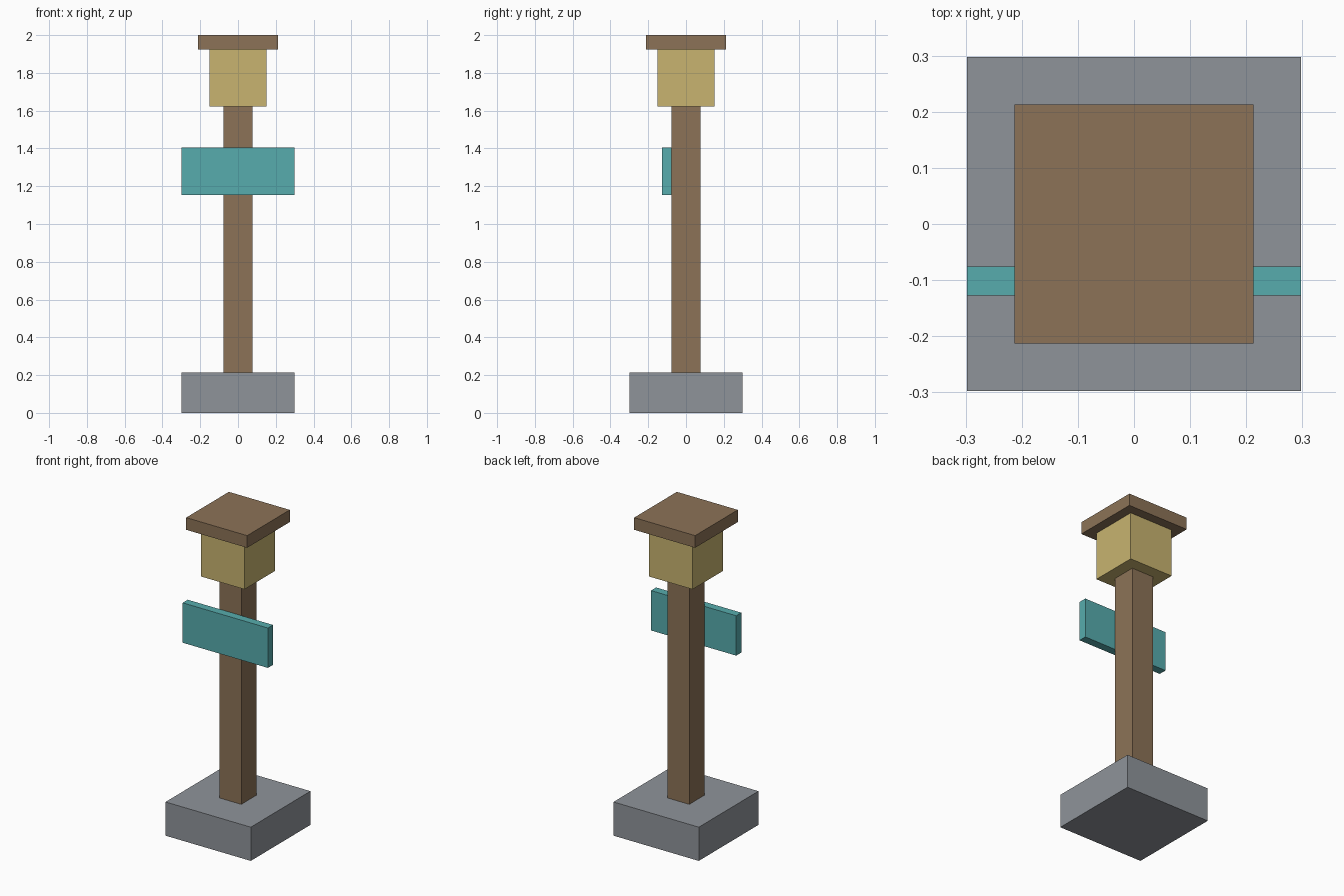
import bpy

old = bpy.data.objects.get("Cube")
if old:
    bpy.data.objects.remove(old, do_unlink=True)


def material(name, rgb):
    mat = bpy.data.materials.new(name)
    mat.use_nodes = True
    colour = (*rgb, 1.0)
    mat.diffuse_color = colour
    mat.node_tree.nodes["Principled BSDF"].inputs["Base Color"].default_value = colour
    return mat


def box(name, mat, half_x, y_range, z_range):
    """Box centred on x = 0 between the given y and z limits."""
    (y0, y1), (z0, z1) = y_range, z_range
    bpy.ops.mesh.primitive_cube_add(size=1, location=(0, (y0 + y1) / 2, (z0 + z1) / 2))
    obj = bpy.context.object
    obj.name = obj.data.name = name
    obj.scale = (2 * half_x, y1 - y0, z1 - z0)
    bpy.ops.object.transform_apply(location=False, rotation=False, scale=True)
    obj.data.materials.append(mat)
    return obj


def square_box(name, mat, half, z_range):
    return box(name, mat, half, (-half, half), z_range)


stone = material("grey stone", (0.275, 0.296, 0.323))
wood = material("brown wood", (0.262, 0.171, 0.095))
glow = material("lantern yellow", (0.578, 0.456, 0.162))
teal = material("teal paint", (0.095, 0.413, 0.418))

# Footing, post, lantern and its cap stacked up the centre
square_box("base", stone, 0.298, (0, 0.213))
square_box("post", wood, 0.076, (0.213, 1.621))
square_box("lantern", glow, 0.152, (1.621, 1.923))
square_box("lantern_cap", wood, 0.213, (1.923, 2.0))

# Sign board fixed to the front of the post
box("sign_board", teal, 0.298, (-0.127, -0.076), (1.154, 1.406))
